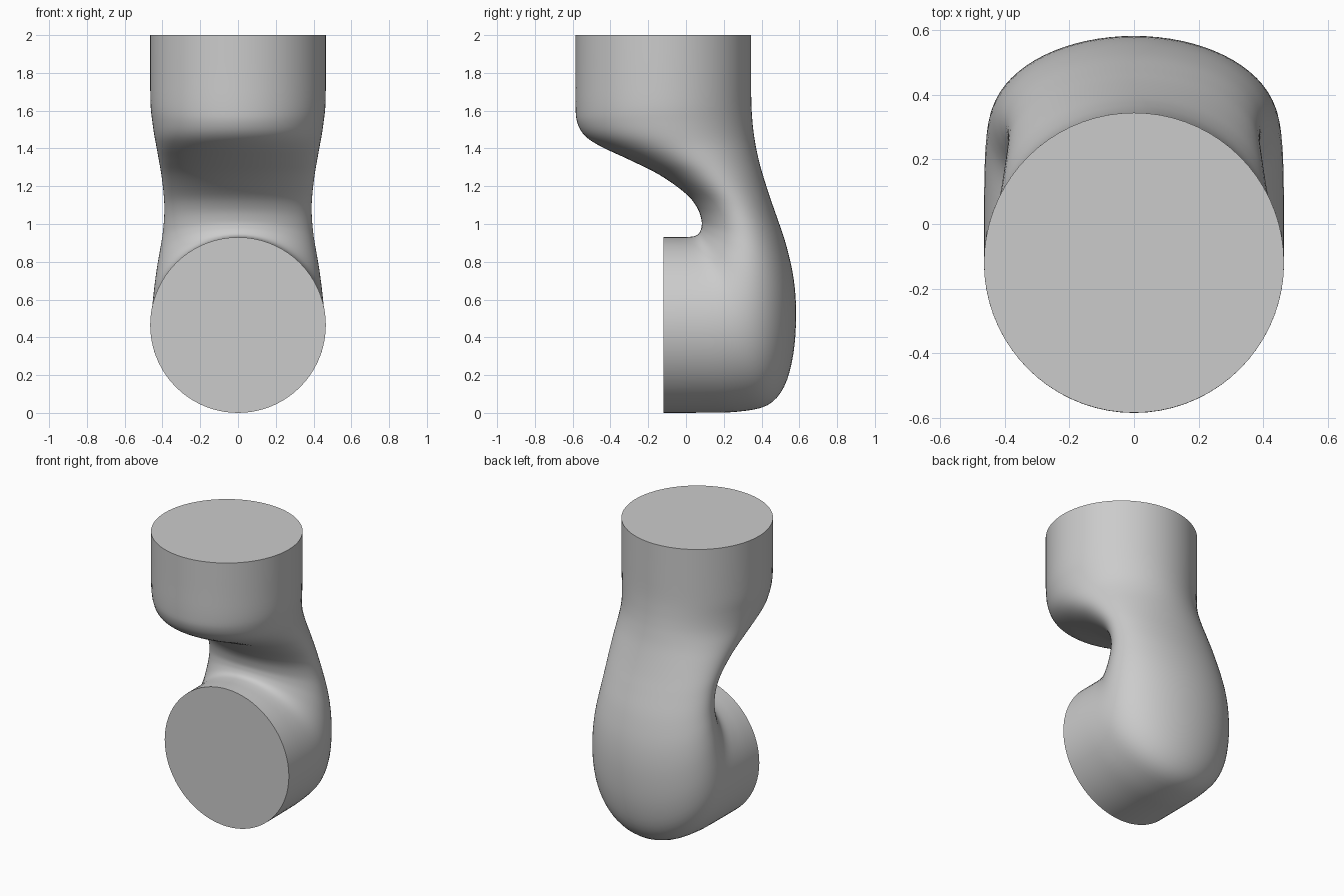
import bpy, bmesh, math
from mathutils import Vector

if "Cube" in bpy.data.objects:
    bpy.data.objects.remove(bpy.data.objects["Cube"])

# Pipe sections from the top opening to the front opening:
# inner point (y, z), outer point (y, z), half width in x
SECTIONS = [
    (-.585, 2.0, .345, 2.0, .465),
    (-.585, 1.8, .345, 1.8, .465),
    (-.585, 1.62, .346, 1.64, .463),
    (-.575, 1.535, .352, 1.54, .453),
    (-.535, 1.467, .36, 1.47, .443),
    (-.45, 1.41, .37, 1.41, .432),
    (-.30, 1.34, .386, 1.335, .419),
    (-.14, 1.26, .41, 1.25, .405),
    (.00, 1.16, .445, 1.14, .393),
    (.06, 1.085, .48, 1.04, .390),
    (.082, 1.02, .53, .89, .398),
    (.082, .985, .57, .71, .415),
    (.075, .962, .583, .52, .432),
    (.063, .945, .568, .31, .446),
    (.045, .936, .52, .14, .455),
    (.02, .932, .43, .04, .461),
    (-.015, .93, .27, .006, .464),
    (-.06, .93, .08, .001, .465),
    (-.12, .93, -.12, 0.0, .465),
]
SIDES, STEPS = 72, 4


def catmull(a, b, c, d, t):
    return [.5 * (2 * q + (r - p) * t + (2 * p - 5 * q + 4 * r - s) * t * t
                  + (3 * q - p - 3 * r + s) * t ** 3) for p, q, r, s in zip(a, b, c, d)]


def smooth_sections(secs):
    out, n = [], len(secs)
    for i in range(n - 1):
        a, b, c, d = (secs[min(max(j, 0), n - 1)] for j in range(i - 1, i + 3))
        out += [catmull(a, b, c, d, k / STEPS) for k in range(STEPS)]
    return out + [list(secs[-1])]


# Loft elliptical rings through the sections and cap both ends
bm = bmesh.new()
rings = []
for fy, fz, by, bz, w in smooth_sections(SECTIONS):
    inner, outer = Vector((0, fy, fz)), Vector((0, by, bz))
    mid, half = (inner + outer) / 2, (outer - inner) / 2
    ring = []
    for k in range(SIDES):
        a = 2 * math.pi * k / SIDES
        ring.append(bm.verts.new(mid + half * math.cos(a) + Vector((w * math.sin(a), 0, 0))))
    rings.append(ring)
for r0, r1 in zip(rings, rings[1:]):
    for k in range(SIDES):
        j = (k + 1) % SIDES
        bm.faces.new((r0[k], r0[j], r1[j], r1[k]))
bm.faces.new(rings[0])
bm.faces.new(rings[-1])
bmesh.ops.recalc_face_normals(bm, faces=bm.faces)

mesh = bpy.data.meshes.new("curved_pipe")
bm.to_mesh(mesh)
bm.free()
pipe = bpy.data.objects.new("curved_pipe", mesh)
bpy.context.collection.objects.link(pipe)
bpy.context.view_layer.objects.active = pipe
pipe.select_set(True)
bpy.ops.object.shade_smooth_by_angle(angle=math.radians(40))
